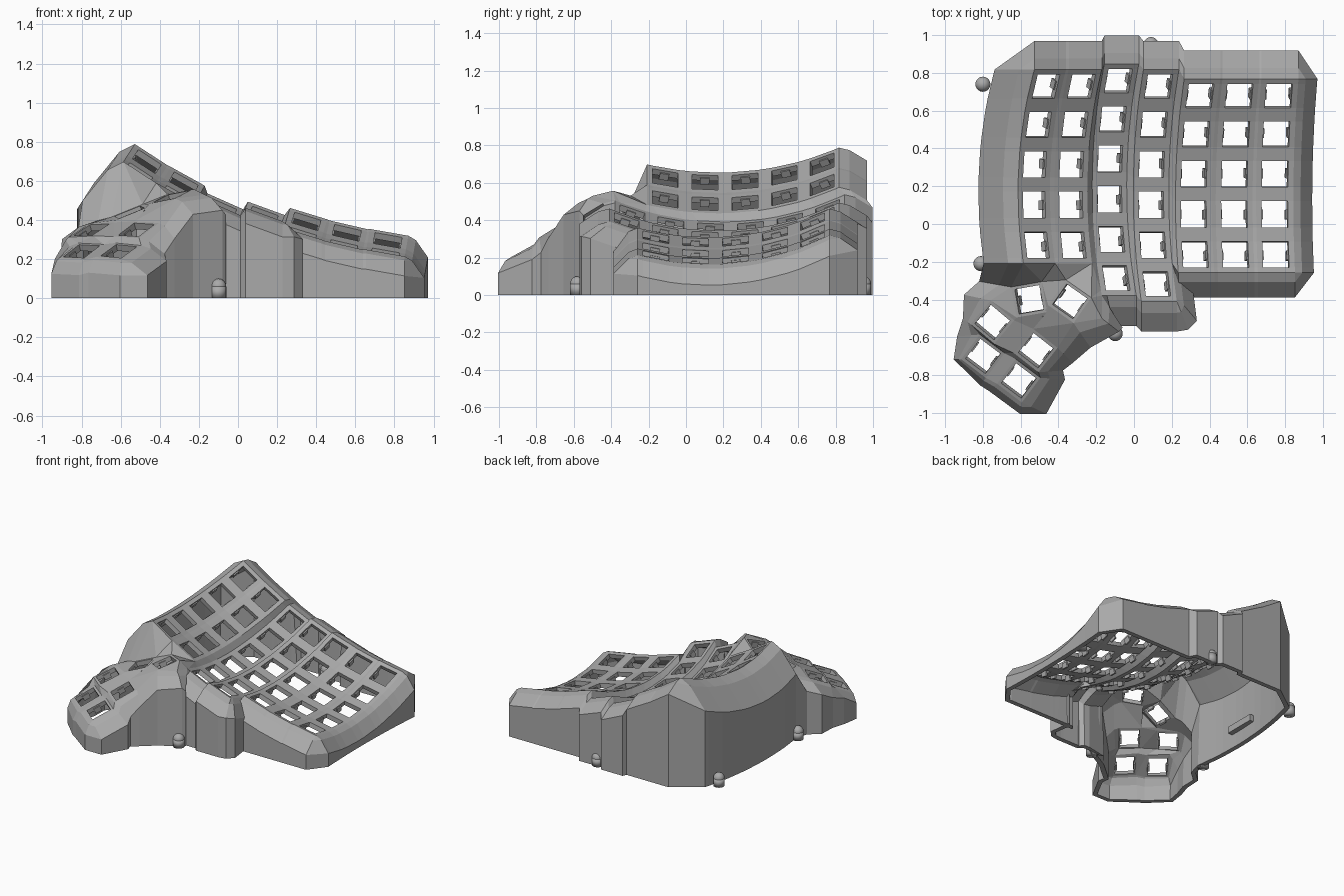
import bpy, bmesh, math
from mathutils import Vector, Matrix

if "Cube" in bpy.data.objects:
    bpy.data.objects.remove(bpy.data.objects["Cube"])

grey = bpy.data.materials.new("plain grey")
grey.use_nodes = True
grey.diffuse_color = (0.4, 0.4, 0.4, 1)
grey.node_tree.nodes["Principled BSDF"].inputs["Base Color"].default_value = (0.4, 0.4, 0.4, 1)


def make_object(name, bm):
    mesh = bpy.data.meshes.new(name)
    bm.to_mesh(mesh)
    bm.free()
    mesh.materials.append(grey)
    obj = bpy.data.objects.new(name, mesh)
    bpy.context.collection.objects.link(obj)
    return obj


shell = bmesh.new()
holes = []

# Finger key field: each column is an arc (centre x, height, tilt, y shift)
RADIUS, MID_Y, STEP = 1.4, 0.17, 0.153
HALF_HOLE, HALF_KEY = 0.07, 0.1
COLUMNS = [(-0.53, 0.60, 33, 0), (-0.335, 0.485, 29, 0), (-0.13, 0.35, 24, 0.03),
           (0.09, 0.31, 20, 0), (0.315, 0.28, 17, -0.05), (0.53, 0.22, 13, -0.05),
           (0.745, 0.18, 10, -0.05)]
row_angles = [0.41 - STEP * r for r in range(5, -1, -1)]
hole_a, key_a = HALF_HOLE / RADIUS, HALF_KEY / RADIUS
angles = [row_angles[0] - key_a, row_angles[0] - hole_a, row_angles[0] + hole_a,
          row_angles[1] - key_a]
for a in row_angles[1:]:
    angles += [a - hole_a, a + hole_a]
angles.append(row_angles[-1] + key_a)
LAST = len(angles) - 1
FRONT = 3
LONG_COLUMNS = (2, 3)

grid = {}
for c, (cx, cz, tilt, shift) in enumerate(COLUMNS):
    t = math.radians(tilt)
    across = Vector((math.cos(t), 0, -math.sin(t)))
    up = Vector((math.sin(t), 0, math.cos(t)))
    for k, u in enumerate((-HALF_KEY, -HALF_HOLE, HALF_HOLE, HALF_KEY)):
        for v in range(0 if c in LONG_COLUMNS else FRONT, LAST + 1):
            rise = RADIUS * (1 - math.cos(angles[v]))
            p = Vector((cx, MID_Y + shift + RADIUS * math.sin(angles[v]), cz))
            grid[c * 4 + k, v] = shell.verts.new(p + across * u + up * rise)

for (u, v) in list(grid):
    cell = [grid.get(k) for k in ((u, v), (u + 1, v), (u + 1, v + 1), (u, v + 1))]
    if None in cell:
        continue
    if u % 4 == 1 and (v == 1 or (v > FRONT and v % 2 == 0 and v < LAST)):
        holes.append([w.co.copy() for w in cell])
    else:
        shell.faces.new(cell)

# Thumb keys: x, y, z, turn, slope along x, slope along y
THUMB = {"A": (-0.555, -0.40, 0.44, 10, 0.38, 0.15), "B": (-0.34, -0.41, 0.52, -35, 0.3, 0.15),
         "C": (-0.75, -0.52, 0.35, -40, 0.3, 0.3), "D": (-0.52, -0.67, 0.35, -38, 0.25, 0.4),
         "E": (-0.80, -0.70, 0.24, -37, 0.25, 0.4), "F": (-0.61, -0.83, 0.24, -37, 0.2, 0.4)}
CORNERS = {"bl": (-1, 1), "br": (1, 1), "fr": (1, -1), "fl": (-1, -1)}
tv = {}
for name, (x, y, z, turn, sx, sy) in THUMB.items():
    rot = Matrix.Rotation(math.radians(turn), 3, "Z")
    rings = []
    for half in (0.082, 0.066):
        ring = []
        for i, j in CORNERS.values():
            d = rot @ Vector((i * half, j * half, 0))
            ring.append(shell.verts.new((x + d.x, y + d.y, z + sx * d.x + sy * d.y)))
        rings.append(ring)
    outer, inner = rings
    for i in range(4):
        n = (i + 1) % 4
        shell.faces.new((outer[i], outer[n], inner[n], inner[i]))
    for key, w in zip(CORNERS, outer):
        tv[name + key] = w
    holes.append([w.co.copy() for w in (inner[3], inner[2], inner[1], inner[0])])
tv["peak"] = shell.verts.new((-0.17, -0.5, 0.53))


def patch(names, extra=()):
    face = shell.faces.new(list(extra) + [tv[n] for n in names.split()])
    bmesh.ops.triangulate(shell, faces=[face])


def front_edge(first, last):
    return [grid[u, FRONT] for u in range(first, last + 1)]


# Webs between the thumb keys and up to the finger field
patch("Cfl Cfr Ebr Ebl")
patch("Dfl Dfr Fbr Fbl")
patch("Cbr Dbl Dfl Cfr")
patch("Ebr Fbl Ffl Efr")
patch("Cfr Dfl Fbl Ebr")
patch("Cbl Abl Afl Cbr")
patch("Dbl Dbr Bfr Bfl")
patch("Cbr Afl Afr Bfl Dbl")
patch("Abr Bbl Bfl Afr")
patch("Abr Abl", front_edge(0, 3))
patch("Bbl Abr", front_edge(3, 7))
patch("Bbr Bbl", [grid[7, FRONT]] + [grid[8, v] for v in range(FRONT, -1, -1)])
patch("Bbr peak", [grid[8, 0]])
patch("Bbr Bfr peak")

# Outer wall: a rim of points, each with its outward offset and drop
rim = []


def skirt(verts, dx, dy, drop):
    rim.extend((w, dx, dy, drop) for w in verts)


skirt([grid[u, FRONT] for u in range(16, 28)], 0, -0.13, 0.1)
skirt([grid[27, v] for v in range(FRONT, LAST + 1)], 0.1, 0, 0.11)
skirt([grid[u, LAST] for u in range(27, 15, -1)], 0, 0.15, 0.08)
skirt([grid[u, LAST] for u in range(15, -1, -1)], 0, 0.15, 0.07)
skirt([grid[0, v] for v in range(LAST, FRONT - 1, -1)], -0.21, 0, 0.2)
for name, dx, dy in (("Abl", -0.17, 0.03), ("Cbl", -0.14, 0.03), ("Cfl", -0.04, 0.03),
                     ("Ebl", -0.12, -0.01), ("Efl", -0.04, 0), ("Efr", -0.03, -0.04),
                     ("Ffl", -0.04, -0.04), ("Ffr", -0.01, -0.06), ("Ffr", 0.13, -0.06),
                     ("Fbr", 0.13, -0.01), ("Dfr", 0.13, 0.01), ("Dbr", 0.08, -0.08),
                     ("Bfr", 0.09, -0.13), ("peak", 0.09, -0.07)):
    skirt([tv[name]], dx, dy, 0.08)
skirt([grid[8, 0]], 0.11, -0.17, 0.08)
skirt([grid[u, 0] for u in range(9, 16)], 0, -0.16, 0.08)
skirt([grid[15, 0]], 0.06, -0.15, 0.08)
skirt([grid[15, v] for v in range(1, FRONT + 1)], 0.11, -0.13, 0.08)

levels = []
for w, dx, dy, drop in rim:
    p, off = w.co, Vector((dx, dy, 0))
    low = p + off - Vector((0, 0, drop))
    levels.append([w, shell.verts.new(p + off * 0.38 - Vector((0, 0, drop * 0.2))),
                   shell.verts.new(low), shell.verts.new((low.x, low.y, 0))])
for i, a in enumerate(levels):
    b = levels[(i + 1) % len(levels)]
    for k in range(3):
        quad = [a[k], a[k + 1], b[k + 1], b[k]]
        shell.faces.new(list(dict.fromkeys(quad)))

bmesh.ops.recalc_face_normals(shell, faces=shell.faces)
shell.normal_update()
if sum(f.normal.z * f.calc_area() for f in shell.faces) < 0:
    bmesh.ops.reverse_faces(shell, faces=shell.faces)
case = make_object("case_shell", shell)
thick = case.modifiers.new("wall thickness", "SOLIDIFY")
thick.thickness = 0.035
thick.offset = -1


def box(bm, frame, size):
    bmesh.ops.create_cube(bm, size=1, matrix=frame @ Matrix.Diagonal((*size, 1)))


# Switch clips on two sides of every key hole
clips = bmesh.new()
for a, b, c, d in holes:
    across = (b - a).normalized()
    along = (d - a).normalized()
    up = across.cross(along).normalized()
    for mid, side in (((a + d) / 2, 1), ((b + c) / 2, -1)):
        frame = Matrix((across, along, up)).transposed().to_4x4()
        frame.translation = mid - up * 0.035 + across * side * 0.001
        box(clips, frame, (0.014, 0.05, 0.04))
make_object("switch_clips", clips)

# Domed screw posts around the base
posts = bmesh.new()
for x, y in ((-0.80, 0.74), (0.09, 0.95), (0.91, 0.51), (-0.10, -0.58), (-0.81, -0.21)):
    bmesh.ops.create_cone(posts, cap_ends=True, segments=20, radius1=0.04, radius2=0.04,
                          depth=0.06, matrix=Matrix.Translation((x, y, 0.03)))
    bmesh.ops.create_uvsphere(posts, u_segments=20, v_segments=10, radius=0.04,
                              matrix=Matrix.Translation((x, y, 0.06)))
for f in posts.faces:
    f.smooth = True
make_object("screw_posts", posts)

# Holder on the inside of the left wall
holder = bmesh.new()
box(holder, Matrix.Translation((-0.775, 0.25, 0.13)), (0.05, 0.24, 0.05))
make_object("inner_holder", holder)
